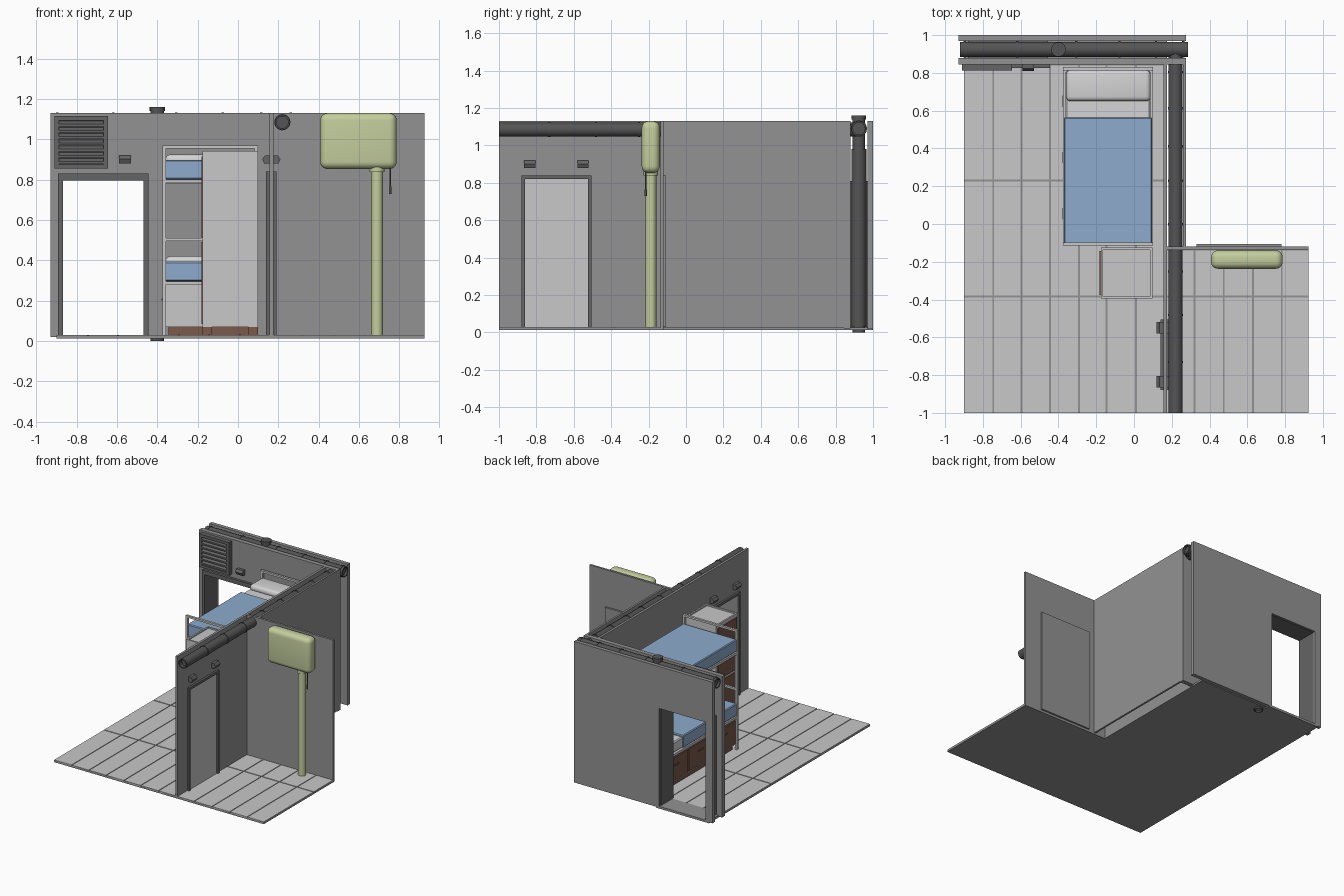
import bpy, bmesh, math
from mathutils import Vector, Matrix

if "Cube" in bpy.data.objects:
    bpy.data.objects.remove(bpy.data.objects["Cube"])


def mat(name, r, g, b):
    m = bpy.data.materials.new(name)
    m.diffuse_color = (r, g, b, 1)
    m.use_nodes = True
    m.node_tree.nodes["Principled BSDF"].inputs["Base Color"].default_value = m.diffuse_color
    return m


LIGHT = mat("light grey", 0.58, 0.58, 0.58)
WALL = mat("wall grey", 0.29, 0.29, 0.29)
FRAME = mat("frame dark grey", 0.13, 0.13, 0.13)
PIPE = mat("pipe charcoal", 0.09, 0.09, 0.09)
BLUE = mat("blanket blue", 0.27, 0.41, 0.61)
GREEN = mat("enamel green", 0.55, 0.61, 0.34)
BROWN = mat("drawer brown", 0.20, 0.10, 0.07)
WHITE = mat("pillow white", 0.66, 0.66, 0.66)


def finish(name, bm, m, smooth=False):
    bmesh.ops.recalc_face_normals(bm, faces=bm.faces)
    me = bpy.data.meshes.new(name)
    bm.to_mesh(me)
    bm.free()
    me.materials.append(m)
    ob = bpy.data.objects.new(name, me)
    bpy.context.collection.objects.link(ob)
    if smooth:
        bpy.ops.object.select_all(action='DESELECT')
        ob.select_set(True)
        bpy.context.view_layer.objects.active = ob
        bpy.ops.object.shade_smooth_by_angle(angle=math.radians(40))
    return ob


def box(name, m, x, y, z, bevel=0, seg=1):
    bm = bmesh.new()
    size = Vector((x[1] - x[0], y[1] - y[0], z[1] - z[0]))
    mid = Vector((x[0] + x[1], y[0] + y[1], z[0] + z[1])) / 2
    bmesh.ops.create_cube(bm, size=1, matrix=Matrix.Translation(mid) @ Matrix.Diagonal((*size, 1)))
    if bevel:
        bmesh.ops.bevel(bm, geom=bm.edges[:], offset=bevel, segments=seg, profile=0.5, affect='EDGES')
    return finish(name, bm, m, seg > 1)


def prism(name, m, pts, place, lo, hi):
    """Extrude a 2D outline; place(u, v, w) maps it into the scene."""
    bm = bmesh.new()
    f = bm.faces.new([bm.verts.new(place(u, v, lo)) for u, v in pts])
    top = bmesh.ops.extrude_face_region(bm, geom=[f])["geom"]
    shift = Vector(place(0, 0, hi)) - Vector(place(0, 0, lo))
    bmesh.ops.translate(bm, verts=[v for v in top if isinstance(v, bmesh.types.BMVert)], vec=shift)
    return finish(name, bm, m)


def arch(outer, inner):
    """Upside-down U outline, each given as (left, right, bottom, top)."""
    a, b, z0, z1 = outer
    c, d, _, z2 = inner
    return [(a, z0), (a, z1), (b, z1), (b, z0), (d, z0), (d, z2), (c, z2), (c, z0)]


def tube(name, m, a, b, r, hollow=False, n=20):
    """Cylinder from a to b, with recessed mouths when hollow."""
    a, b = Vector(a), Vector(b)
    d = b - a
    bm = bmesh.new()
    rot = d.to_track_quat('Z', 'Y').to_matrix().to_4x4()
    bmesh.ops.create_cone(bm, cap_ends=True, segments=n, radius1=r, radius2=r, depth=d.length,
                          matrix=Matrix.Translation((a + b) / 2) @ rot)
    if hollow:
        for f in [f for f in bm.faces if len(f.verts) > 4]:
            push = -f.normal * 0.03
            bmesh.ops.inset_region(bm, faces=[f], thickness=r * 0.2)
            ext = bmesh.ops.extrude_discrete_faces(bm, faces=[f])["faces"][0]
            bmesh.ops.translate(bm, verts=ext.verts[:], vec=push)
    return finish(name, bm, m, True)


def along_y(u, v, w): return (u, w, v)
def along_x(u, v, w): return (w, u, v)


# Floor slabs and tiles
Z0, ZF, TOP = 0.012, 0.03, 1.13
box("floor_base_left", WALL, (-0.90, 0.175), (-1, 0.97), (Z0, 0.026))
box("floor_base_right", WALL, (0.175, 0.925), (-1, -0.12), (Z0, 0.026))
box("doorway_threshold", WALL, (-0.90, -0.44), (0.84, 1.0), (Z0, ZF))
G = 0.005
left_cols = [-0.90, -0.745, -0.595, -0.445, -0.292, -0.145, 0.01, 0.158]
right_cols = [0.175, 0.32, 0.475, 0.63, 0.782, 0.925]
for side, cols, rows in (("left", left_cols, [-1, -0.383, 0.23, 0.845]),
                         ("right", right_cols, [-1, -0.383, -0.135])):
    for x0, x1 in zip(cols, cols[1:]):
        for y0, y1 in zip(rows, rows[1:]):
            box("tile_" + side, LIGHT, (x0 + G * (x0 != cols[0]), x1 - G * (x1 != cols[-1])),
                (y0 + G * (y0 != -1), y1 - G), (0.02, ZF))

# Double back wall with doorway
wall_u = arch((-0.93, 0.275, 0.02, TOP), (-0.87, -0.465, 0, 0.80))
prism("back_wall_front_panel", WALL, wall_u, along_y, 0.845, 0.88)
prism("back_wall_rear_panel", WALL, wall_u, along_y, 0.97, 1.0)
prism("doorway_frame", FRAME, arch((-0.892, -0.445, ZF, 0.83), (-0.868, -0.47, 0, 0.797)),
      along_y, 0.825, 0.85)
prism("doorway_jamb", FRAME, arch((-0.88, -0.455, ZF, 0.81), (-0.868, -0.47, 0, 0.797)),
      along_y, 0.85, 0.985)

# Divider, outer service panel and right room wall
box("divider_wall", WALL, (0.156, 0.175), (-1, 0.85), (0.02, TOP))
box("service_outer_panel", WALL, (0.26, 0.275), (-0.135, 0.845), (0.025, TOP))
box("right_room_wall", WALL, (0.175, 0.925), (-0.137, -0.12), (0.02, TOP))
box("right_room_rear_panel", WALL, (0.33, 0.78), (-0.12, -0.106), (0.03, 0.84))

# Door on both sides of the divider
for s in (-1, 1):
    face = 0.175 if s > 0 else 0.156
    prism("door_frame", FRAME, arch((-0.88, -0.505, ZF, 0.84), (-0.862, -0.523, 0, 0.82)),
          along_x, face, face + s * 0.016)
    box("door_panel", LIGHT, sorted((face, face + s * 0.006)), (-0.862, -0.523), (ZF, 0.82))


# Wall lamps: chamfered housings
def lamp(base, out, place, mid):
    pts = [(0, 0.92), (0.022, 0.92), (0.036, 0.902), (0.026, 0.88), (0, 0.88)]
    prism("wall_lamp", FRAME, [(base + out * u, v) for u, v in pts], place, mid - 0.03, mid + 0.03)


for y in (-0.835, -0.55):
    lamp(0.175, 1, along_y, y)
    lamp(0.156, -1, along_y, y)
lamp(0.845, -1, along_x, -0.56)

# Louvred vent
prism("vent_frame_arch", FRAME, arch((-0.91, -0.645, 0.855, 1.115), (-0.888, -0.667, 0, 1.093)),
      along_y, 0.812, 0.846)
box("vent_sill", FRAME, (-0.888, -0.667), (0.812, 0.846), (0.855, 0.875))
box("vent_back", PIPE, (-0.888, -0.667), (0.838, 0.846), (0.875, 1.093))
for i in range(7):
    z = 0.878 + i * 0.031
    prism("vent_slat", FRAME, [(0.816, z), (0.838, z + 0.018), (0.838, z + 0.026), (0.816, z + 0.012)],
          along_x, -0.888, -0.667)


# Service pipes with joint rings
def pipe(name, a, b, r, rings):
    a, b = Vector(a), Vector(b)
    d = (b - a).normalized()
    tube(name, PIPE, a, b, r, hollow=True)
    for t in rings:
        c = a.lerp(b, t)
        tube(name + "_ring", PIPE, c - d * 0.006, c + d * 0.006, r * 1.09)


pipe("side_pipe", (0.22, -1, 1.085), (0.22, 0.92, 1.085), 0.037,
     [0.14, 0.27, 0.39, 0.455, 0.52, 0.64, 0.735, 0.84, 0.94])
pipe("back_pipe", (-0.92, 0.924, 1.09), (0.285, 0.924, 1.09), 0.04, [0.02, 0.25, 0.51, 0.7, 0.86, 0.98])
tube("drain_pipe", PIPE, (-0.4, 0.924, 0), (-0.4, 0.924, 1.155), 0.034, hollow=True)
tube("drain_pipe_collar", PIPE, (-0.4, 0.924, 1.14), (-0.4, 0.924, 1.16), 0.038, hollow=False)
tube("drain_pipe_body", PIPE, (-0.4, 0.924, 0.03), (-0.4, 0.924, 0.98), 0.04)

# Bunk bed frame
X0, X1, Y0, Y1 = -0.375, 0.10, -0.115, 0.83
for y in ((Y0, Y0 + 0.018), (Y1 - 0.018, Y1)):
    for x in ((X0, X0 + 0.018), (X1 - 0.018, X1)):
        box("bunk_post", LIGHT, x, y, (ZF, 0.97))
    for z in (0.955, 0.495, 0.785, 0.28):
        box("bunk_end_rail", LIGHT, (X0, X1), y, (z, z + 0.015))
for z in (0.275, 0.78):
    box("bunk_base", LIGHT, (X0, X1), (Y0 + 0.01, Y1 - 0.01), (z, z + 0.02))
    box("mattress", WHITE, (X0 + 0.012, X1 - 0.012), (Y0 + 0.02, Y1 - 0.018), (z + 0.02, z + 0.105), 0.008)
    box("blanket", BLUE, (X0 + 0.004, X1 - 0.004), (Y0 + 0.012, 0.565), (z + 0.021, z + 0.118), 0.006)
    box("pillow", WHITE, (X0 + 0.015, X1 - 0.012), (0.65, 0.815), (z + 0.09, z + 0.145), 0.025, 4)

# Drawers under the lower bunk
box("drawer_carcass", LIGHT, (X0 + 0.012, X1 - 0.01), (Y0 + 0.012, Y1 - 0.012), (0.07, 0.278))
box("drawer_plinth", BROWN, (X0 + 0.03, X1 - 0.02), (Y0 + 0.03, Y1 - 0.03), (ZF, 0.07))
for i in range(3):
    y = Y0 + 0.03 + i * 0.297
    box("drawer_front", BROWN, (X0 + 0.003, X0 + 0.014), (y, y + 0.28), (0.085, 0.262))
    box("drawer_handle", FRAME, (X0 - 0.004, X0 + 0.004), (y + 0.11, y + 0.17), (0.2, 0.21))

# Locker at the foot of the bed
LX, LY = (-0.175, 0.098), (-0.395, -0.125)
box("locker_body", LIGHT, LX, LY, (0.07, 0.932))
for x in (LX, ):
    for y in ((LY[0], LY[0] + 0.012), (LY[1] - 0.012, LY[1])):
        box("locker_rim", LIGHT, x, y, (0.932, 0.942))
for x in ((LX[0], LX[0] + 0.012), (LX[1] - 0.012, LX[1])):
    box("locker_rim", LIGHT, x, LY, (0.932, 0.942))
for z in ((0.085, 0.49), (0.51, 0.915)):
    box("locker_door", BROWN, (LX[0] - 0.007, LX[0]), (LY[0] + 0.018, LY[1] - 0.018), z)
for x in (LX[0], LX[1] - 0.045):
    for y in (LY[0], LY[1] - 0.045):
        box("locker_foot", BROWN, (x, x + 0.045), (y, y + 0.045), (ZF, 0.07))

# Cistern with flush pipe and pull chain
box("cistern_tank", GREEN, (0.408, 0.787), (-0.237, -0.14), (0.853, 1.13), 0.036, 5)
tube("cistern_collar", GREEN, (0.69, -0.188, 0.838), (0.69, -0.188, 0.865), 0.038)
tube("flush_pipe", GREEN, (0.69, -0.188, ZF), (0.69, -0.188, 0.85), 0.029)
tube("pull_chain", FRAME, (0.755, -0.215, 0.76), (0.755, -0.215, 0.87), 0.003, n=8)
tube("pull_handle", FRAME, (0.755, -0.215, 0.73), (0.755, -0.215, 0.765), 0.006, n=10)
